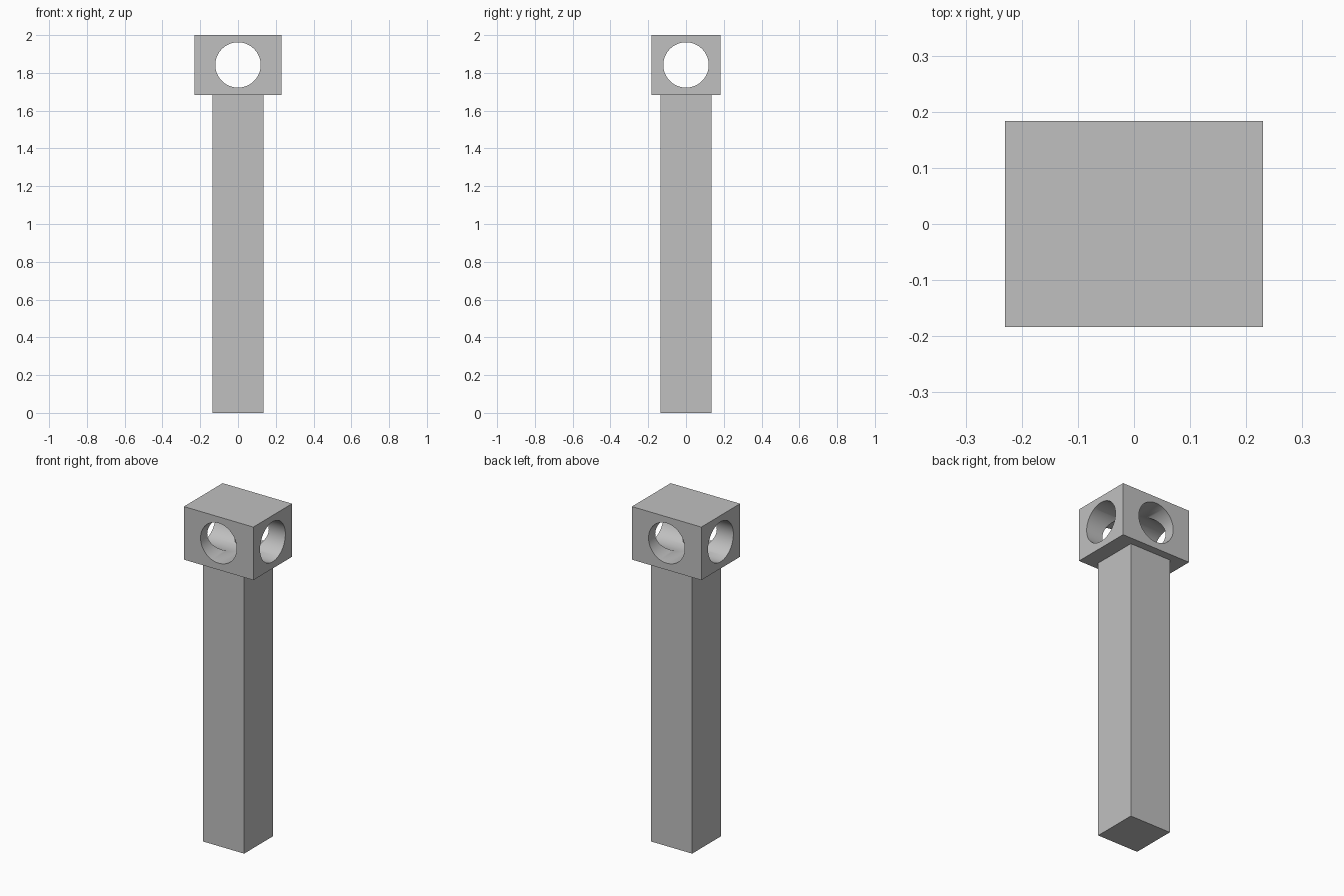
import bpy
from math import pi, radians

default = bpy.data.objects.get("Cube")
if default:
    bpy.data.objects.remove(default, do_unlink=True)

# Single plain grey
grey = bpy.data.materials.new("plain grey")
grey.use_nodes = True
colour = (0.53, 0.53, 0.53, 1)
grey.diffuse_color = colour
grey.node_tree.nodes["Principled BSDF"].inputs["Base Color"].default_value = colour


def box(name, width, depth, bottom, top):
    bpy.ops.mesh.primitive_cube_add(size=1, location=(0, 0, (bottom + top) / 2))
    obj = bpy.context.object
    obj.name = name
    obj.scale = (width, depth, top - bottom)
    bpy.ops.object.transform_apply(location=False, rotation=False, scale=True)
    obj.data.materials.append(grey)
    return obj


def bore(target, rotation, radius, height):
    """Cut a round hole right through the target along a horizontal axis."""
    bpy.ops.mesh.primitive_cylinder_add(
        vertices=64, radius=radius, depth=1, location=(0, 0, height), rotation=rotation)
    cutter = bpy.context.object
    cutter.name = "hole_cutter"
    cutter.hide_render = True
    cutter.data.materials.append(grey)
    mod = target.modifiers.new("hole", "BOOLEAN")
    mod.operation = "DIFFERENCE"
    mod.solver = "EXACT"
    mod.object = cutter
    bpy.ops.object.select_all(action="DESELECT")
    target.select_set(True)
    bpy.context.view_layer.objects.active = target
    bpy.ops.object.modifier_apply(modifier=mod.name)
    bpy.data.objects.remove(cutter, do_unlink=True)


# Square shaft
shaft_top = 1.682
box("shaft", 0.272, 0.272, 0, shaft_top)

# Block head with two crossing bores
head = box("head", 0.46, 0.367, shaft_top, 2)
for rotation in ((pi / 2, 0, 0), (0, pi / 2, 0)):
    bore(head, rotation, 0.12, 1.842)
bpy.ops.object.shade_smooth_by_angle(angle=radians(30))
